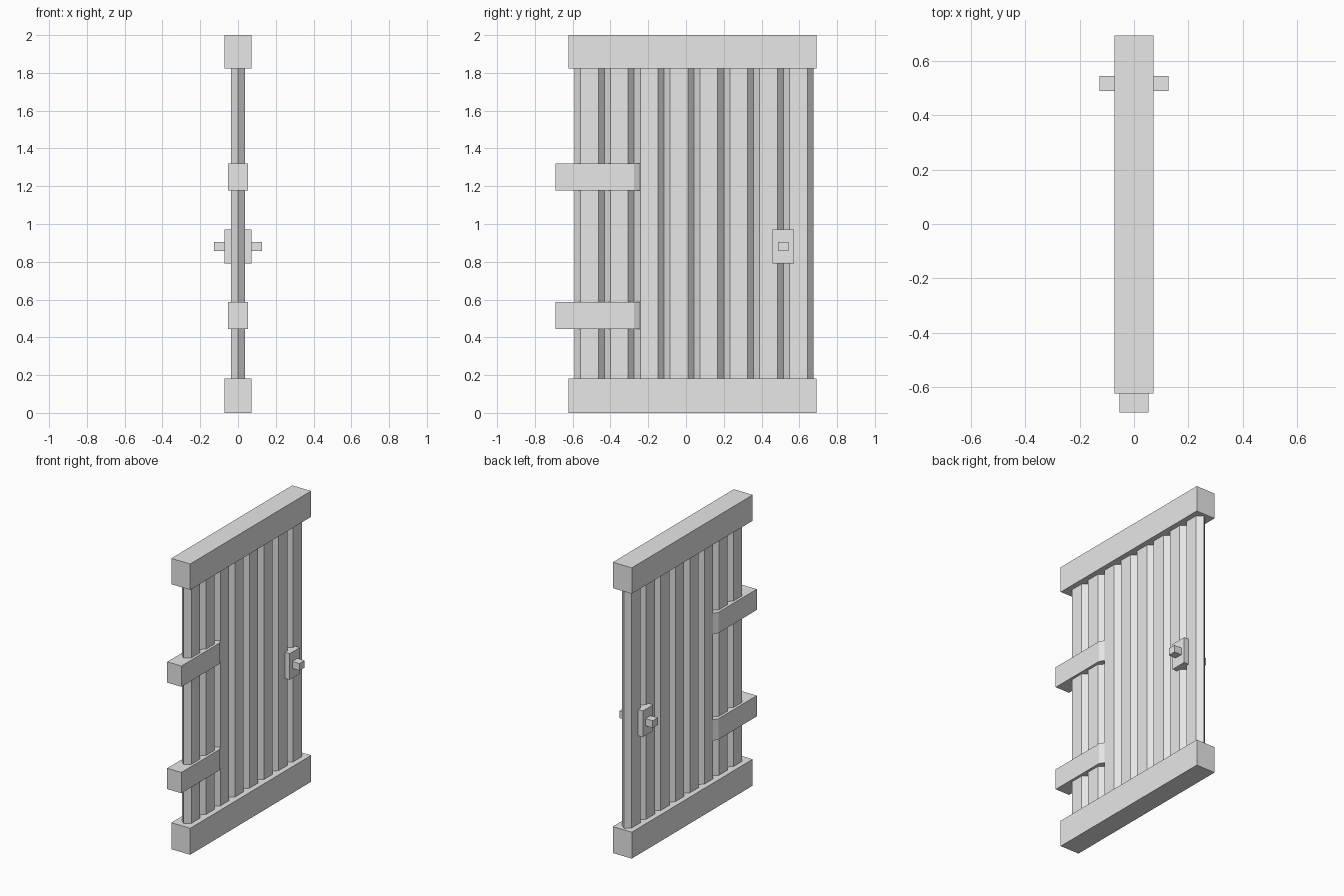
import bpy
import bmesh

cube = bpy.data.objects.get("Cube")
if cube:
    bpy.data.objects.remove(cube, do_unlink=True)

grey = bpy.data.materials.new("plain grey")
grey.use_nodes = True
COLOUR = (0.8, 0.8, 0.8, 1)
grey.diffuse_color = COLOUR
grey.node_tree.nodes["Principled BSDF"].inputs["Base Color"].default_value = COLOUR


def prism(name, half_profile, z0, z1):
    """Extrude a profile of (y, half width) points, mirrored in x, from z0 to z1."""
    outline = [(w, y) for y, w in half_profile]
    outline += [(-w, y) for y, w in reversed(half_profile) if w > 0]
    bm = bmesh.new()
    base = bm.faces.new([bm.verts.new((x, y, z0)) for x, y in outline])
    top = bmesh.ops.extrude_face_region(bm, geom=[base])["geom"]
    for v in top:
        if isinstance(v, bmesh.types.BMVert):
            v.co.z = z1
    bmesh.ops.recalc_face_normals(bm, faces=bm.faces[:])
    mesh = bpy.data.meshes.new(name)
    bm.to_mesh(mesh)
    bm.free()
    mesh.materials.append(grey)
    obj = bpy.data.objects.new(name, mesh)
    bpy.context.collection.objects.link(obj)
    return obj


def box(name, half_width, y0, y1, z0, z1):
    return prism(name, [(y0, half_width), (y1, half_width)], z0, z1)


# Upright planks with bevelled edges meeting at the centre plane
PLANKS, START, PITCH, BEVEL, HALF = 8, -0.59, 0.158, 0.032, 0.036
for i in range(PLANKS):
    y = START + i * PITCH
    end = y + PITCH
    prism(f"plank_{i + 1}",
          [(y, 0), (y + BEVEL, HALF), (end - BEVEL, HALF), (end, 0)], 0.15, 1.85)

# Heavy rails across the top and bottom
box("bottom_rail", 0.072, -0.622, 0.692, 0, 0.182)
box("top_rail", 0.072, -0.622, 0.692, 1.822, 2)

# Hinge straps wrapping both sides, tapered at the tip
for name, z in (("lower_hinge", 0.445), ("upper_hinge", 1.177)):
    prism(name, [(-0.692, 0.054), (-0.275, 0.054), (-0.243, HALF)], z, z + 0.143)

# Lock plate and handle, through the door
box("lock_plate", 0.072, 0.459, 0.571, 0.79, 0.97)
box("handle", 0.127, 0.488, 0.543, 0.857, 0.906)
